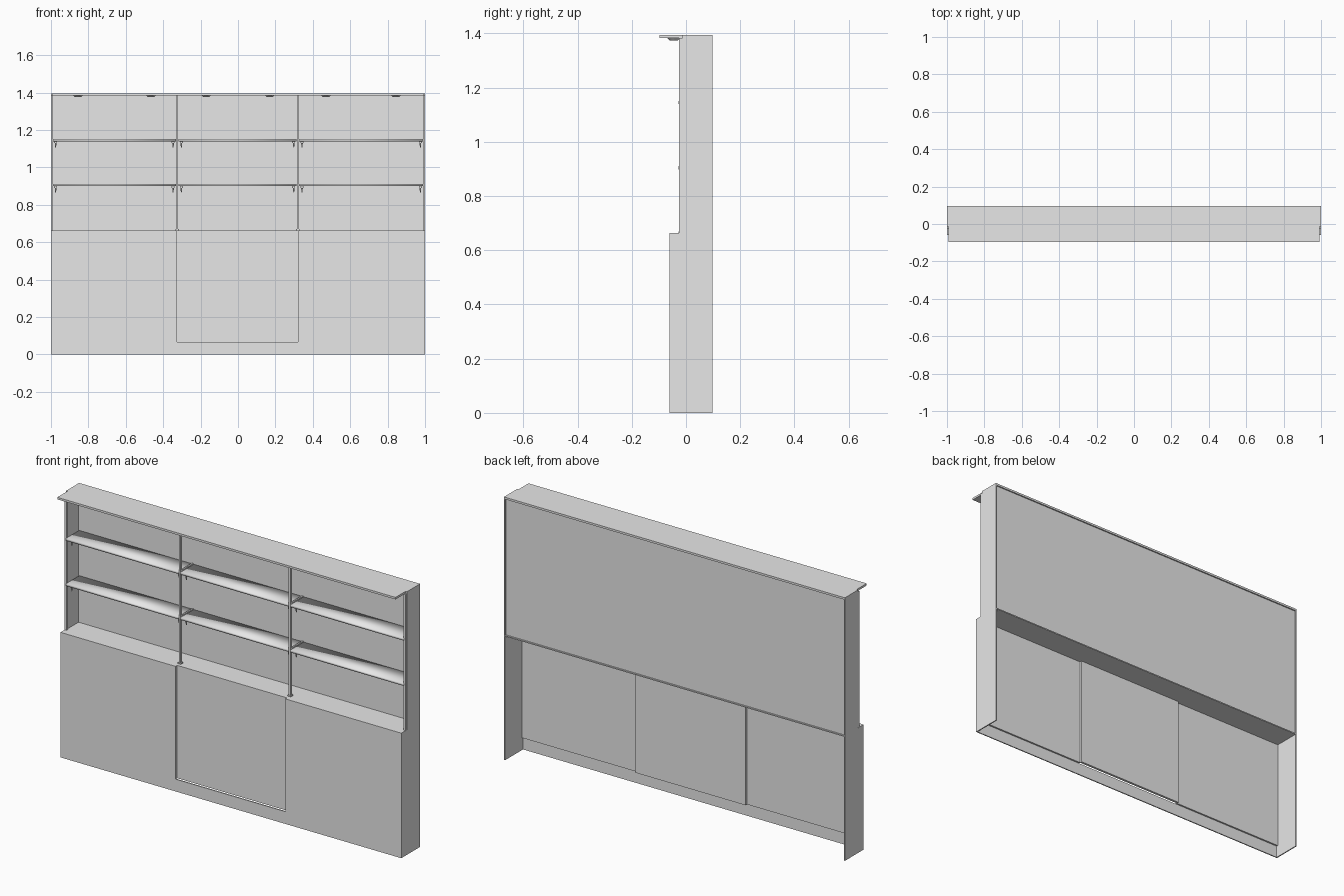
import bpy
import bmesh
from mathutils import Matrix

old = bpy.data.objects.get("Cube")
if old:
    bpy.data.objects.remove(old, do_unlink=True)

grey = bpy.data.materials.new("light grey")
grey.use_nodes = True
grey.diffuse_color = (0.8, 0.8, 0.8, 1)
grey.node_tree.nodes["Principled BSDF"].inputs["Base Color"].default_value = (0.8, 0.8, 0.8, 1)


def finish(name, bm, smooth=False):
    mesh = bpy.data.meshes.new(name)
    bm.to_mesh(mesh)
    bm.free()
    mesh.materials.append(grey)
    for p in mesh.polygons:
        p.use_smooth = smooth
    obj = bpy.data.objects.new(name, mesh)
    bpy.context.collection.objects.link(obj)
    return obj


def box(name, xs, ys, zs, smooth=False):
    bm = bmesh.new()
    spans = (xs, ys, zs)
    centre = [(a + b) / 2 for a, b in spans]
    size = [b - a for a, b in spans]
    bmesh.ops.create_cube(bm, size=1, matrix=Matrix.Translation(centre) @ Matrix.Diagonal((*size, 1)))
    return finish(name, bm, smooth)


def cone(name, centre, r_low, r_high, depth, sides=24):
    bm = bmesh.new()
    bmesh.ops.create_cone(bm, cap_ends=True, segments=sides, radius1=r_low, radius2=r_high,
                          depth=depth, matrix=Matrix.Translation(centre))
    return finish(name, bm)


BACK, FRONT, WALL, COUNTER, TOP = 0.097, -0.06, -0.013, 0.663, 1.395
PLINTH = 0.065
POSTS = (-0.325, 0.32)

# Side walls: deep below the counter, shallower above
for side, name in ((-1, "right"), (1, "left")):
    xs = sorted((side * 0.994, side))
    box(name + "_lower_side", xs, (FRONT, BACK), (0, COUNTER))
    box(name + "_upper_side", xs, (WALL, BACK), (COUNTER, TOP))

# Lower cabinet, open at the back, with a recessed middle door
box("plinth", (-0.994, 0.994), (FRONT, -0.054), (0, PLINTH))
box("right_door", (-0.994, POSTS[0]), (FRONT, -0.045), (PLINTH, COUNTER))
box("left_door", (POSTS[1], 0.994), (FRONT, -0.045), (PLINTH, COUNTER))
box("middle_door", POSTS, (-0.046, -0.033), (PLINTH, COUNTER))
box("side_counter_right", (-0.994, POSTS[0]), (FRONT, -0.046), (COUNTER - 0.006, COUNTER))
box("side_counter_left", (POSTS[1], 0.994), (FRONT, -0.046), (COUNTER - 0.006, COUNTER))
box("counter", (-0.994, 0.994), (-0.046, BACK), (COUNTER - 0.006, COUNTER))

# Upper back panel and top with a narrower front overhang
box("back_panel", (-0.994, 0.994), (0.084, 0.09), (COUNTER, 1.384))
box("top_board", (-1, 1), (WALL, BACK), (1.384, TOP))
box("top_overhang", (-0.992, 0.992), (-0.097, WALL), (1.384, TOP))

# Slim uprights standing on the counter
for x in (-0.994, *POSTS, 0.994):
    box("upright", (x - 0.005, x + 0.005), (-0.025, WALL), (COUNTER, 1.384))
for x in POSTS:
    box("upright_foot", (x - 0.009, x + 0.009), (-0.028, -0.01), (COUNTER, COUNTER + 0.006))

# Shelves in three bays, with support arms and pegs
bays = ((-0.99, -0.332), (-0.318, 0.313), (0.327, 0.99))
for z in (0.905, 1.145):
    for x0, x1 in bays:
        box("shelf", (x0, x1), (-0.028, 0.084), (z - 0.006, z + 0.006), smooth=True)
        for x in (x0 + 0.015, x1 - 0.015):
            for y in (0.0, 0.06):
                box("peg_head", (x - 0.008, x + 0.008), (y - 0.008, y + 0.008), (z - 0.015, z - 0.006))
                cone("peg_stem", (x, y, z - 0.027), 0.002, 0.005, 0.026, 8)
    for x in POSTS:
        box("shelf_arm", (x - 0.004, x + 0.004), (WALL, 0.084), (z - 0.008, z + 0.01))

# Spotlights under the overhang
for x in (-0.855, -0.465, -0.17, 0.17, 0.47, 0.845):
    cone("spotlight", (x, -0.045, 1.3795), 0.016, 0.025, 0.009)
